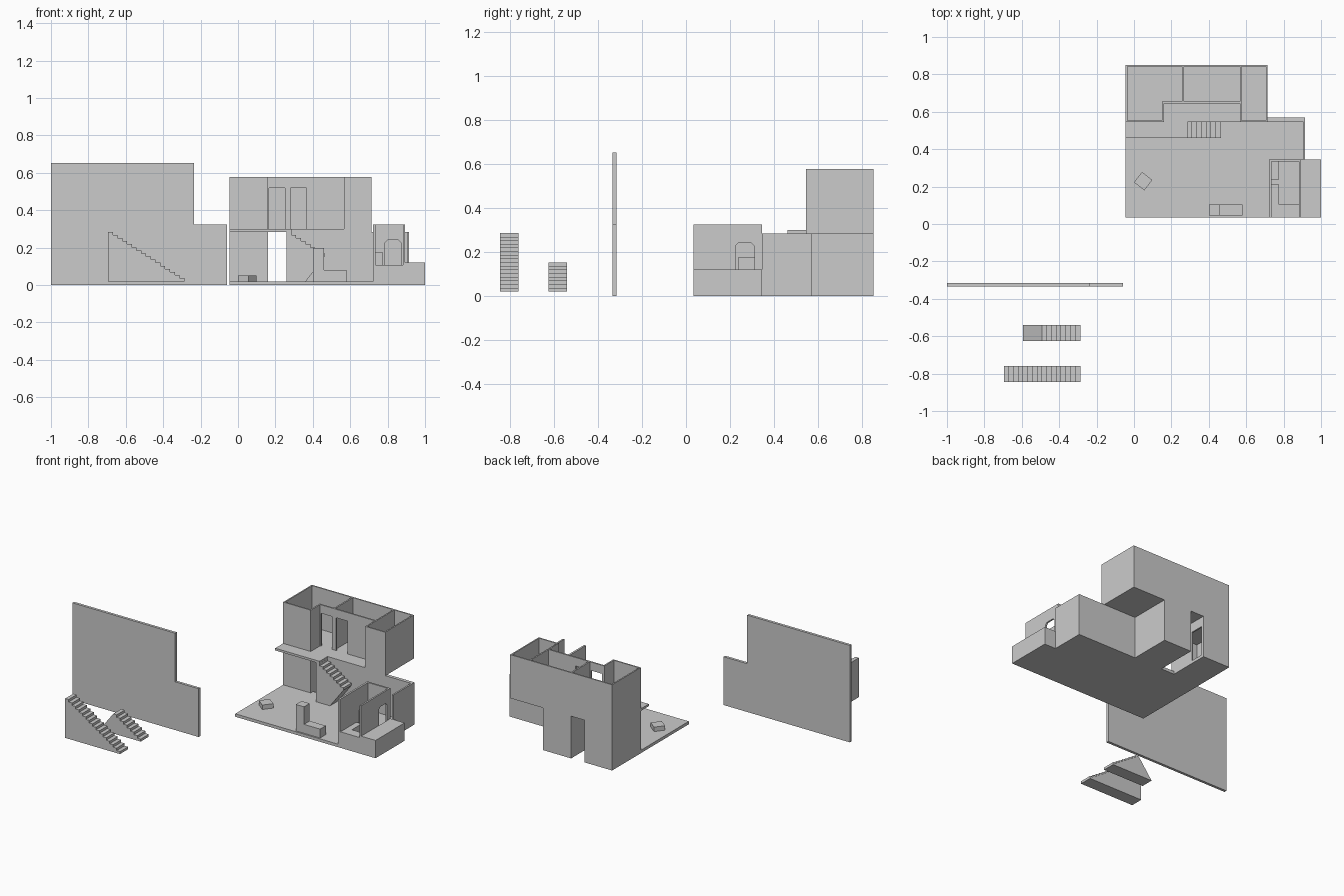
import bpy, bmesh, math
from mathutils import Vector

if "Cube" in bpy.data.objects:
    bpy.data.objects.remove(bpy.data.objects["Cube"])

FLOOR, SLAB, UPPER, ROOF = 0.02, 0.284, 0.299, 0.577


def prism(name, pts, axis, lo, hi):
    """Extrude a flat outline along x (y,z points), y (x,z points) or z (x,y points)."""
    place = {'x': lambda a, b: (lo, a, b), 'y': lambda a, b: (a, lo, b),
             'z': lambda a, b: (a, b, lo)}[axis]
    step = {'x': (1, 0, 0), 'y': (0, 1, 0), 'z': (0, 0, 1)}[axis]
    bm = bmesh.new()
    face = bm.faces.new([bm.verts.new(place(*p)) for p in pts])
    ext = bmesh.ops.extrude_face_region(bm, geom=[face])
    verts = [g for g in ext['geom'] if isinstance(g, bmesh.types.BMVert)]
    bmesh.ops.translate(bm, verts=verts, vec=Vector(step) * (hi - lo))
    bmesh.ops.recalc_face_normals(bm, faces=bm.faces)
    mesh = bpy.data.meshes.new(name)
    bm.to_mesh(mesh)
    bm.free()
    obj = bpy.data.objects.new(name, mesh)
    bpy.context.collection.objects.link(obj)
    return obj


def box(name, x0, x1, y0, y1, z0, z1):
    return prism(name, [(x0, y0), (x1, y0), (x1, y1), (x0, y1)], 'z', z0, z1)


def door_wall(name, axis, lo, hi, a0, a1, z0, z1, doors, top, cut=0.0):
    """Wall with doorways open at the bottom; cut chamfers the door heads."""
    pts = [(a0, z1), (a0, z0)]
    for d0, d1 in doors:
        pts += [(d0, z0)]
        pts += [(d0, top - cut), (d0 + cut, top), (d1 - cut, top), (d1, top - cut)] if cut \
            else [(d0, top), (d1, top)]
        pts += [(d1, z0)]
    pts += [(a1, z0), (a1, z1)]
    return prism(name, pts, axis, lo, hi)


RUN, RISE = 0.0255, (0.285 - FLOOR) / 16


def steps(x, first, last):
    """Profile of treads first..last, descending towards +x."""
    pts = []
    for i in range(first, last):
        z = 0.285 - i * RISE
        pts += [(x + i * RUN, z), (x + (i + 1) * RUN, z)]
    return pts


# Detached facade panel
prism("facade_panel", [(-1, 0), (-0.06, 0), (-0.06, 0.325), (-0.235, 0.325),
                       (-0.235, 0.652), (-1, 0.652)], 'y', -0.333, -0.315)

# Detached full flight and lower half flight
prism("full_stair", steps(-0.695, 0, 16) + [(-0.287, FLOOR), (-0.695, FLOOR)], 'y', -0.845, -0.76)
prism("lower_stair", steps(-0.695, 8, 16) + [(-0.287, FLOOR), (-0.593, FLOOR)], 'y', -0.625, -0.54)

# Upper half flight in the house
prism("upper_stair", steps(0.26, 0, 8) + [(0.464, 0.153), (0.363, FLOOR), (0.26, FLOOR)],
      'y', 0.46, 0.545)

# Ground floor with the passage notch at the back
prism("ground_floor", [(-0.045, 0.035), (1, 0.035), (1, 0.345), (0.915, 0.345), (0.915, 0.57),
                       (0.47, 0.57), (0.47, 0.85), (0.26, 0.85), (0.26, 0.57), (0.16, 0.57),
                       (0.16, 0.85), (-0.045, 0.85)], 'z', 0, FLOOR)

# Lower storey walls, left room
box("lower_left_side", -0.045, -0.035, 0.545, 0.85, FLOOR, SLAB)
box("lower_left_back", -0.035, 0.15, 0.84, 0.85, FLOOR, SLAB)
box("lower_left_front", -0.035, 0.15, 0.545, 0.555, FLOOR, SLAB)
door_wall("lower_left_passage_wall", 'x', 0.15, 0.16, 0.545, 0.85, FLOOR, SLAB,
          [(0.74, 0.83)], 0.22)

# Lower storey walls, right room and hall
box("lower_right_passage_wall", 0.26, 0.27, 0.57, 0.85, FLOOR, SLAB)
box("lower_right_back", 0.27, 0.46, 0.84, 0.85, FLOOR, SLAB)
box("lower_right_side", 0.46, 0.47, 0.57, 0.85, FLOOR, SLAB)
box("hall_back_wall", 0.26, 0.915, 0.547, 0.57, FLOOR, SLAB)
box("hall_side_wall", 0.904, 0.915, 0.345, 0.547, FLOOR, SLAB)

# Upper floor slab with landing balcony
prism("upper_floor", [(-0.045, 0.46), (0.285, 0.46), (0.285, 0.545), (0.715, 0.545),
                      (0.715, 0.85), (-0.045, 0.85)], 'z', SLAB, UPPER)

# Upper storey walls
box("upper_left_wall", -0.045, -0.036, 0.545, 0.85, UPPER, ROOF)
box("upper_back_wall", -0.036, 0.706, 0.841, 0.85, UPPER, ROOF)
box("upper_right_wall", 0.706, 0.715, 0.545, 0.85, UPPER, ROOF)
box("upper_left_front", -0.036, 0.15, 0.545, 0.554, UPPER, ROOF)
box("upper_right_front", 0.575, 0.706, 0.545, 0.554, UPPER, ROOF)
box("corridor_left_wall", 0.15, 0.16, 0.545, 0.655, UPPER, ROOF)
door_wall("corridor_door_wall", 'y', 0.645, 0.655, 0.16, 0.566, UPPER, ROOF,
          [(0.167, 0.25), (0.28, 0.365)], 0.52)
box("room_partition", 0.257, 0.267, 0.655, 0.841, UPPER, ROOF)
door_wall("corridor_right_wall", 'x', 0.566, 0.575, 0.545, 0.841, UPPER, ROOF,
          [(0.558, 0.638)], 0.52)

# Small front room: tall walls on three sides, low front wall
box("small_room_left", 0.722, 0.735, 0.035, 0.345, FLOOR, 0.325)
door_wall("small_room_back", 'y', 0.333, 0.345, 0.735, 0.882, FLOOR, 0.325,
          [(0.785, 0.873)], 0.24, 0.014)
door_wall("small_room_right", 'x', 0.882, 0.893, 0.035, 0.345, FLOOR, 0.325,
          [(0.224, 0.31)], 0.24, 0.014)
box("small_room_front", 0.735, 0.882, 0.035, 0.05, FLOOR, 0.108)
prism("corner_counter", [(0.735, 0.05), (0.882, 0.05), (0.882, 0.105), (0.775, 0.105),
                         (0.775, 0.21), (0.735, 0.21)], 'z', FLOOR, 0.105)
box("cabinet", 0.735, 0.775, 0.237, 0.333, FLOOR, 0.175)
box("terrace_block", 0.893, 1.0, 0.035, 0.345, FLOOR, 0.12)

# Fireplace-like block and low hearth
prism("stepped_block", [(0.4, FLOOR), (0.58, FLOOR), (0.58, 0.08), (0.46, 0.08),
                        (0.46, 0.198), (0.4, 0.198)], 'y', 0.045, 0.105)

# Turned floor cushion
c, s = math.cos(math.radians(-38)) * 0.035, math.sin(math.radians(-38)) * 0.035
corners = [(-1, -1), (1, -1), (1, 1), (-1, 1)]
prism("floor_cushion", [(0.049 + u * c - v * s, 0.229 + u * s + v * c) for u, v in corners],
      'z', FLOOR, 0.05)
